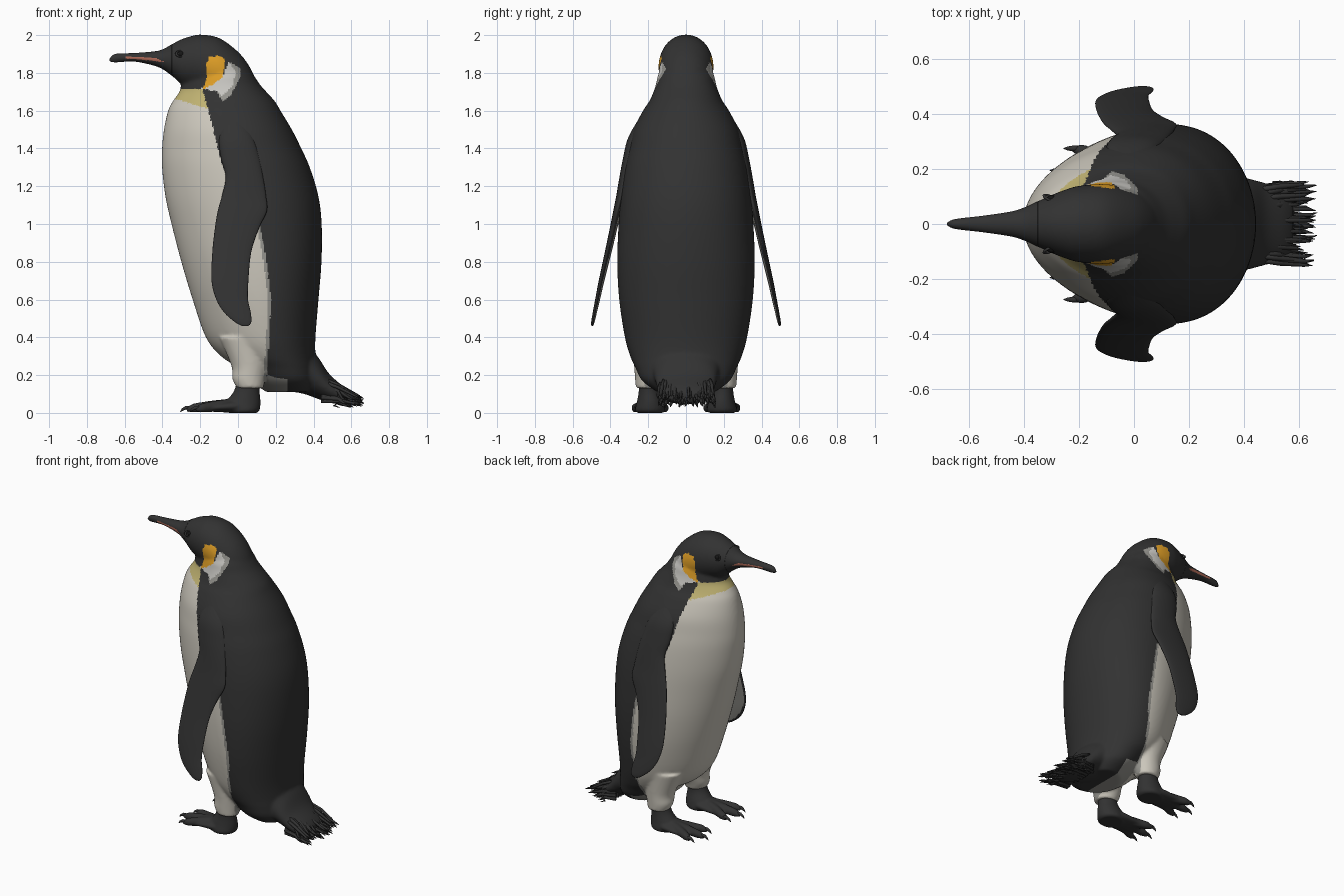
import bpy, bmesh, math, random
from mathutils import Vector

if "Cube" in bpy.data.objects:
    bpy.data.objects.remove(bpy.data.objects["Cube"])

random.seed(4)
COLOURS = {
    "charcoal": (0.032, 0.032, 0.032), "cream_white": (0.60, 0.57, 0.50),
    "grey_edge": (0.30, 0.295, 0.27), "pale_neck": (0.58, 0.57, 0.54),
    "orange": (0.75, 0.35, 0.02), "straw_yellow": (0.53, 0.45, 0.17),
    "salmon": (0.45, 0.15, 0.10), "eye_black": (0.008, 0.008, 0.008),
}
MATS = {}
for name, c in COLOURS.items():
    MATS[name] = bpy.data.materials.new(name)
    MATS[name].diffuse_color = (*c, 1)


def smooth_rows(rows, k):
    """Catmull-Rom through the station rows."""
    out = []
    for i in range(len(rows) - 1):
        p0, p1 = rows[max(i - 1, 0)], rows[i]
        p2, p3 = rows[i + 1], rows[min(i + 2, len(rows) - 1)]
        for j in range(k):
            t = j / k
            out.append([0.5 * (2 * b + (c - a) * t + (2 * a - 5 * b + 4 * c - d) * t * t
                        + (3 * b - a - 3 * c + d) * t ** 3) for a, b, c, d in zip(p0, p1, p2, p3)])
    return out + [list(rows[-1])]


def loft(bm, rows, axis="z", n=48, k=6, skew=0.0, side=1):
    """Rows are (position on axis, low, high, y centre, y half width)."""
    rings = []
    for t, lo, hi, c, h in smooth_rows(rows, k):
        ring = []
        for i in range(n):
            a = 2 * math.pi * i / n
            u = (lo + hi) / 2 + (hi - lo) / 2 * math.cos(a)
            y = side * (c + h * math.sin(a) * (1 + skew * math.cos(a)))
            ring.append(bm.verts.new((u, y, t) if axis == "z" else (t, y, u)))
        rings.append(ring)
    for r, q in zip(rings, rings[1:]):
        for i in range(n):
            bm.faces.new((r[i], r[(i + 1) % n], q[(i + 1) % n], q[i]))
    bm.faces.new(rings[0])
    bm.faces.new(rings[-1])


def tube(bm, pts, n=10):
    """Tapered tube through (x, y, z, radius) points."""
    rings = []
    for i, p in enumerate(pts):
        d = Vector(pts[min(i + 1, len(pts) - 1)][:3]) - Vector(pts[max(i - 1, 0)][:3])
        u = d.cross(Vector((0, 0, 1))).normalized()
        v = u.cross(d).normalized()
        rings.append([bm.verts.new(Vector(p[:3]) + p[3] * (u * math.cos(a) + v * math.sin(a)))
                      for a in (2 * math.pi * j / n for j in range(n))])
    for r, q in zip(rings, rings[1:]):
        for i in range(n):
            bm.faces.new((r[i], r[(i + 1) % n], q[(i + 1) % n], q[i]))
    bm.faces.new(rings[0])
    bm.faces.new(rings[-1])


def finish(name, bm, mats, rule=None, voxel=0):
    bmesh.ops.recalc_face_normals(bm, faces=bm.faces[:])
    me = bpy.data.meshes.new(name)
    bm.to_mesh(me)
    bm.free()
    ob = bpy.data.objects.new(name, me)
    bpy.context.collection.objects.link(ob)
    if voxel:  # fuse overlapping volumes into one skin
        r = ob.modifiers.new("fuse", "REMESH")
        r.mode, r.voxel_size = "VOXEL", voxel
        s = ob.modifiers.new("soften", "SMOOTH")
        s.factor, s.iterations = 0.5, 8
        me = bpy.data.meshes.new_from_object(ob.evaluated_get(bpy.context.evaluated_depsgraph_get()))
        ob.modifiers.clear()
        ob.data = me
    me.materials.clear()
    for m in mats:
        me.materials.append(MATS[m])
    for p in me.polygons:
        p.use_smooth = True
        p.material_index = mats.index(rule(p.center, p.normal)) if rule else 0
    return ob


def inside(x, z, poly):
    hit = False
    for (x1, z1), (x2, z2) in zip(poly, poly[1:] + poly[:1]):
        if (z1 > z) != (z2 > z) and x < (x2 - x1) * (z - z1) / (z2 - z1) + x1:
            hit = not hit
    return hit


# Body, head, thighs and tail root as one skin
BODY = [(1.88, -.20, .02, 0, .07), (1.80, -.27, .075, 0, .14), (1.74, -.30, .115, 0, .157),
        (1.70, -.31, .15, 0, .17), (1.65, -.345, .195, 0, .192), (1.60, -.37, .225, 0, .225),
        (1.50, -.392, .285, 0, .275), (1.40, -.402, .335, 0, .30), (1.30, -.402, .38, 0, .322),
        (1.15, -.385, .425, 0, .342), (1.0, -.352, .443, 0, .353), (.80, -.30, .442, 0, .36),
        (.60, -.24, .426, 0, .35), (.40, -.17, .41, 0, .32), (.30, -.09, .41, 0, .292),
        (.24, .0, .415, 0, .265), (.17, .07, .42, 0, .23), (.11, .15, .40, 0, .15)]
HEAD = [(-.68, 1.862, 1.874, 0, .005), (-.65, 1.856, 1.90, 0, .018), (-.55, 1.86, 1.905, 0, .03),
        (-.45, 1.84, 1.913, 0, .045), (-.40, 1.82, 1.924, 0, .06), (-.35, 1.785, 1.952, 0, .083),
        (-.30, 1.74, 1.978, 0, .106), (-.25, 1.72, 1.994, 0, .125), (-.20, 1.70, 2.003, 0, .139),
        (-.10, 1.66, 1.985, 0, .145), (0, 1.62, 1.912, 0, .125), (.06, 1.62, 1.835, 0, .09),
        (.10, 1.64, 1.75, 0, .04)]
THIGH = [(.40, -.10, .20, .18, .11), (.25, -.035, .16, .185, .09),
         (.18, -.03, .145, .195, .075), (.13, -.005, .135, .20, .065)]
TAIL = [(.25, .12, .30, 0, .18), (.35, .10, .36, 0, .18), (.42, .075, .30, 0, .165),
        (.48, .055, .21, 0, .15), (.55, .045, .145, 0, .13), (.58, .06, .11, 0, .10)]
EDGE = [(1.72, -.19), (1.5, -.13), (1.3, -.08), (1.15, -.03), (1.0, .10), (.8, .135),
        (.6, .16), (.4, .15), (.1, .13)]
EAR = [(-.185, 1.715), (-.13, 1.74), (-.08, 1.78), (-.065, 1.87), (-.10, 1.892),
       (-.15, 1.885), (-.172, 1.84), (-.165, 1.78)]
PATCH = [(-.20, 1.715), (-.11, 1.705), (-.085, 1.675), (-.03, 1.73), (-.01, 1.80),
         (-.05, 1.86), (-.08, 1.78)]
PATCH_EDGE = [(-.12, 1.71), (-.08, 1.65), (-.04, 1.68), (.015, 1.78), (.01, 1.825),
              (-.04, 1.855), (-.07, 1.78)]


def edge_x(z):
    for (z1, x1), (z2, x2) in zip(EDGE, EDGE[1:]):
        if z >= z2:
            return x1 + (x2 - x1) * (z - z1) / (z2 - z1)
    return EDGE[-1][1]


def plumage(c, n):
    x, y, z = c
    if abs(y) > .05 and z > 1.6:
        for poly, m in ((EAR, "orange"), (PATCH, "pale_neck"), (PATCH_EDGE, "grey_edge")):
            if inside(x, z, poly):
                return m
    if z < 1.715:
        e = edge_x(z)
        if x < e:
            return "straw_yellow" if z > 1.665 - .3 * (x + .34) else "cream_white"
        if (x < e + .016 and z < 1.3) or (n.z < -.6 and x < .26 and z < .2):
            return "grey_edge"
    return "charcoal"


bm = bmesh.new()
loft(bm, BODY, n=96, k=5, skew=.15)
loft(bm, HEAD[3:], "x", n=64, k=5)
loft(bm, TAIL, "x")
for s in (-1, 1):
    loft(bm, THIGH, side=s)
finish("body", bm, ["charcoal", "cream_white", "grey_edge", "pale_neck", "orange", "straw_yellow"],
       plumage, .0095)

# Beak with a salmon stripe along the lower half
STRIPE = [(-.60, 1.886), (-.50, 1.884), (-.43, 1.877), (-.38, 1.853), (-.43, 1.862),
          (-.50, 1.869), (-.60, 1.876)]
bm = bmesh.new()
loft(bm, HEAD[:6], "x", n=72, k=14)
finish("beak", bm, ["charcoal", "salmon"],
       lambda c, n: "salmon" if inside(c.x, c.z, STRIPE) else "charcoal")

# Eyes with lid rings
for s in (-1, 1):
    tag = "left" if s < 0 else "right"
    bpy.ops.mesh.primitive_uv_sphere_add(segments=20, ring_count=12, radius=.017,
                                         location=(-.30, s * .088, 1.90))
    eye = bpy.context.object
    eye.name = tag + "_eye"
    eye.data.materials.append(MATS["eye_black"])
    bpy.ops.object.shade_smooth()
    bpy.ops.mesh.primitive_torus_add(major_radius=.021, minor_radius=.005, major_segments=28,
                                     minor_segments=8, location=(-.30, s * .092, 1.90),
                                     rotation=(-s * math.radians(65), 0, s * math.radians(-22)))
    lid = bpy.context.object
    lid.name = tag + "_eyelid"
    lid.scale = (1.35, .85, 1)
    lid.data.materials.append(MATS["charcoal"])
    bpy.ops.object.shade_smooth()

# Flippers, hanging slightly outward
FLIPPER = [(1.58, -.07, .02, .215, .02), (1.46, -.10, .08, .27, .035), (1.35, -.09, .115, .297, .036),
           (1.25, -.065, .133, .323, .029), (1.15, -.085, .148, .345, .024),
           (1.07, -.107, .153, .363, .022), (.98, -.122, .112, .383, .020),
           (.85, -.136, .07, .412, .018), (.70, -.14, .055, .447, .015), (.60, -.115, .053, .468, .013),
           (.53, -.072, .068, .483, .011), (.48, -.015, .07, .493, .009), (.46, .02, .055, .497, .004)]
for s in (-1, 1):
    bm = bmesh.new()
    loft(bm, FLIPPER, n=40, k=5, side=s)
    finish(("left" if s < 0 else "right") + "_flipper", bm, ["charcoal", "grey_edge"],
           lambda c, n: "grey_edge" if s * n.y < -.93 and c.z < 1.2 else "charcoal")

# Feet: ankle, heel pad, webbed toes and claws
TOES = [(-.235, .105), (-.275, .195), (-.225, .275)]
for s in (-1, 1):
    tag = "left" if s < 0 else "right"
    bm = bmesh.new()
    loft(bm, [(.20, .0, .125, .195, .055), (.12, -.02, .115, .195, .055),
              (.06, -.06, .12, .19, .07), (.015, -.06, .115, .19, .08), (0, -.05, .10, .19, .07)],
         n=24, k=4, side=s)
    loft(bm, [(.08, .0, .05, .19, .05), (0, .0, .07, .19, .08), (-.10, .004, .055, .19, .085),
              (-.16, .008, .032, .19, .082), (-.18, .012, .022, .19, .07)], "x", n=24, k=3, side=s)
    for tx, ty in TOES:
        tube(bm, [(.0, s * .19, .045, .035),
                  (tx * .5, s * (ty + .19) / 2, .036, .030),
                  (tx * .85, s * (ty * .9 + .019), .026, .025),
                  (tx, s * ty, .018, .012)], 14)
    finish(tag + "_foot", bm, ["charcoal"], voxel=.0075)
    bm = bmesh.new()
    for tx, ty in TOES:
        tube(bm, [(tx + .03, s * ty, .028, .010), (tx, s * ty, .028, .010),
                  (tx - .018, s * ty, .018, .007), (tx - .032, s * ty, .004, .001)])
    finish(tag + "_claws", bm, ["charcoal"])

# Ragged tail feathers
bm = bmesh.new()
for i in range(130):
    y, h = random.uniform(-.145, .145), random.random()
    x1 = random.uniform(.57, .67) - .25 * abs(y) * random.random()
    z1 = .025 + .05 * h + random.uniform(0, .02)
    zs = .06 + .13 * h
    tube(bm, [(.44, y * .9, zs, .010), (.53, y, (zs + z1) / 2 + .012, .010),
              (x1 - .03, y * 1.05, z1 + .012, .007), (x1, y * 1.05 + random.uniform(-.01, .01), z1, .001)], 6)
finish("tail_feathers", bm, ["charcoal"])

for m in bpy.data.materials:
    if m.users and not m.is_grease_pencil:
        m.use_nodes = True
        m.node_tree.nodes["Principled BSDF"].inputs["Base Color"].default_value = m.diffuse_color
